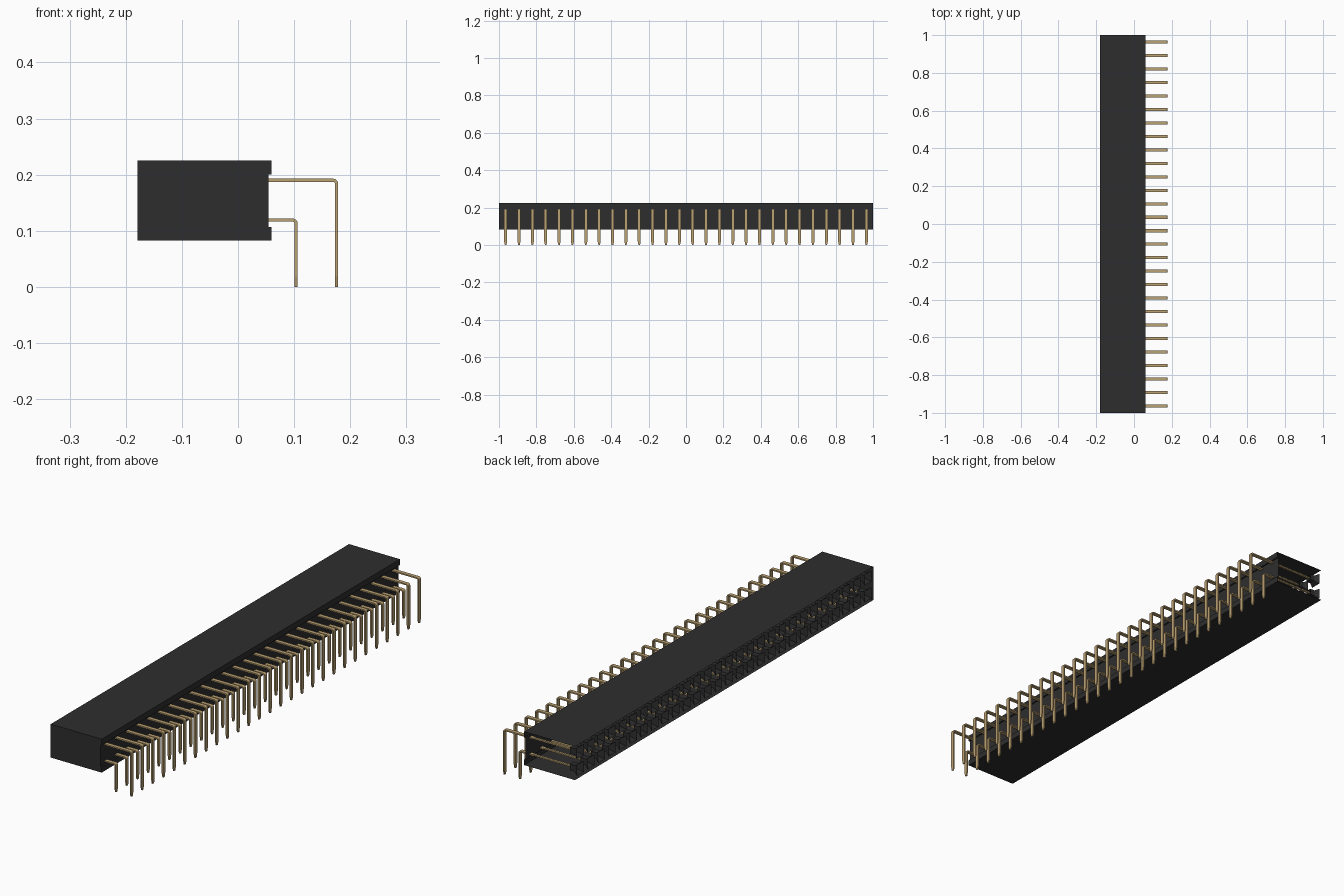
import bpy, bmesh, math

cube = bpy.data.objects.get("Cube")
if cube:
    bpy.data.objects.remove(cube, do_unlink=True)

COLS, PITCH = 28, 2.0 / 28
ROWS = [(0.190, 0.1755), (0.119, 0.1035)]     # pin height, x of the vertical leg
X0, X1, XR = -0.179, 0.060, 0.054             # socket side, pin side, recessed wall
Z0, Z1 = 0.083, 0.225


def material(name, rgb):
    m = bpy.data.materials.new(name)
    m.use_nodes = True
    m.diffuse_color = (*rgb, 1)
    b = next(n for n in m.node_tree.nodes if n.type == 'BSDF_PRINCIPLED')
    b.inputs["Base Color"].default_value = (*rgb, 1)
    b.inputs["Roughness"].default_value = 0.6
    return m


black = material("black_plastic", (0.027, 0.027, 0.027))
gold = material("gold_metal", (0.50, 0.36, 0.17))


def finish(bm, name, mat):
    me = bpy.data.meshes.new(name)
    bm.to_mesh(me)
    bm.free()
    me.materials.append(mat)
    ob = bpy.data.objects.new(name, me)
    bpy.context.collection.objects.link(ob)
    return ob


def loft(bm, rings, caps=False):
    """Bridge successive closed rings of points with quads."""
    vs = [[bm.verts.new(p) for p in r] for r in rings]
    n = len(vs[0])
    for a, b in zip(vs, vs[1:]):
        for i in range(n):
            j = (i + 1) % n
            bm.faces.new((a[i], a[j], b[j], b[i]))
    if caps:
        bm.faces.new(vs[0][::-1])
        bm.faces.new(vs[-1])
    return vs


# Housing: thin sleeve with a shallow channel along the pin side,
# closed at the front end, open at the rear end and on the socket side
profile = [(X0, Z0), (X1, Z0), (X1, 0.107), (XR, 0.107),
           (XR, 0.200), (X1, 0.200), (X1, Z1), (X0, Z1)]
bm = bmesh.new()
front, back = [[bm.verts.new((x, y, z)) for x, z in profile] for y in (-1, 1)]
for i in range(len(profile) - 1):
    bm.faces.new((front[i], front[i + 1], back[i + 1], back[i]))
bm.faces.new(front)
finish(bm, "housing", black)


# Tapered entry funnels on the socket side
def square(x, y, z, h):
    return [(x, y + a * h, z + b * h) for a, b in ((-1, -1), (1, -1), (1, 1), (-1, 1))]


bm = bmesh.new()
for c in range(COLS):
    y = (c - (COLS - 1) / 2) * PITCH
    for z, _ in ROWS:
        loft(bm, [square(X0, y, z, 0.023), square(X0 + 0.018, y, z, 0.013),
                  square(X0 + 0.040, y, z, 0.013)])
finish(bm, "socket_funnels", black)

# Right-angle flat pins with rounded elbows and tapered tips
W, T, R = 0.008, 0.0028, 0.006                # half width, half thickness, bend radius


def pin_rings(y, z, xl):
    path = [(X0 + 0.035, z, 0, 0.6)]          # x, z, turn angle, width factor
    path.append((XR - 0.02, z, 0, 0.6))
    path.append((XR - 0.01, z, 0, 1))
    for k in range(5):
        a = math.pi / 2 * k / 4
        path.append((xl - R + R * math.sin(a), z - R + R * math.cos(a), a, 1))
    path += [(xl, 0.018, math.pi / 2, 1), (xl, 0, math.pi / 2, 0.5)]
    rings = []
    for x, h, a, f in path:
        nx, nz = T * math.sin(a), T * math.cos(a)
        rings.append([(x + s * nx, y + t * W * f, h + s * nz)
                      for s, t in ((-1, -1), (-1, 1), (1, 1), (1, -1))])
    return rings


for (z, xl), name in zip(ROWS, ("upper_pins", "lower_pins")):
    bm = bmesh.new()
    for c in range(COLS):
        loft(bm, pin_rings((c - (COLS - 1) / 2) * PITCH, z, xl), caps=True)
    bmesh.ops.recalc_face_normals(bm, faces=bm.faces)
    finish(bm, name, gold)
